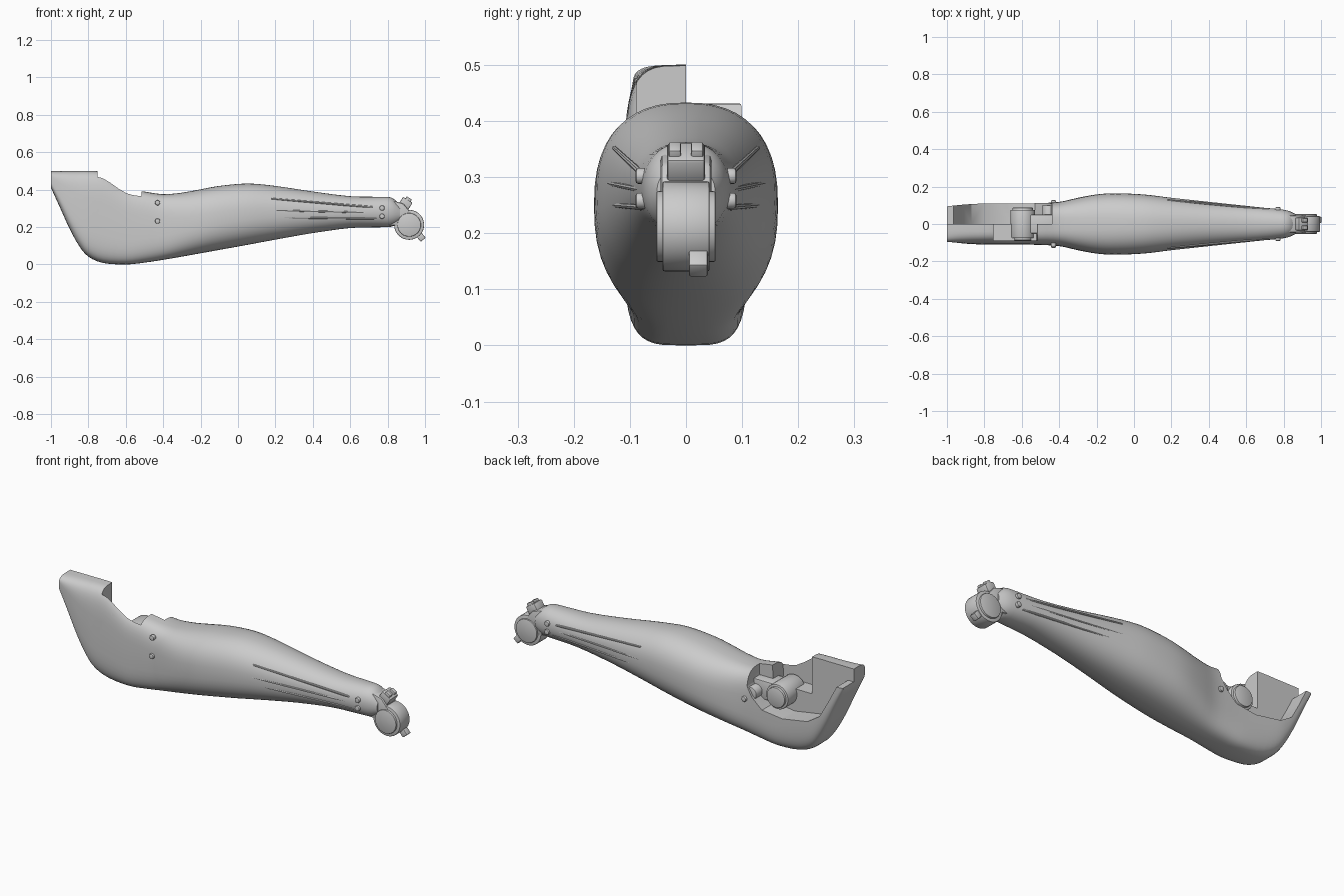
import bpy, bmesh
from math import cos, sin, pi, radians
from mathutils import Vector, Matrix

if "Cube" in bpy.data.objects:
    bpy.data.objects.remove(bpy.data.objects["Cube"])


def finish(name, bm, angle=35):
    bmesh.ops.recalc_face_normals(bm, faces=bm.faces)
    me = bpy.data.meshes.new(name)
    bm.to_mesh(me)
    bm.free()
    ob = bpy.data.objects.new(name, me)
    bpy.context.collection.objects.link(ob)
    bpy.ops.object.select_all(action='DESELECT')
    ob.select_set(True)
    bpy.context.view_layer.objects.active = ob
    bpy.ops.object.shade_smooth_by_angle(angle=radians(angle))
    return ob


def prism(name, pts, y0, y1, bevel=0):
    """Extrude an x-z outline along y."""
    bm = bmesh.new()
    a = [bm.verts.new((x, y0, z)) for x, z in pts]
    b = [bm.verts.new((x, y1, z)) for x, z in pts]
    n = len(pts)
    bm.faces.new(a)
    bm.faces.new(b[::-1])
    for i in range(n):
        bm.faces.new((a[i], a[(i + 1) % n], b[(i + 1) % n], b[i]))
    if bevel:
        bmesh.ops.bevel(bm, geom=bm.edges[:], offset=bevel, segments=2, affect='EDGES', profile=0.5)
    return finish(name, bm)


def cylinder(name, x, z, r, y0, y1, bevel=0.004, seg=40):
    """Cylinder along y with softened rims."""
    bm = bmesh.new()
    m = Matrix.Translation((x, (y0 + y1) / 2, z)) @ Matrix.Rotation(pi / 2, 4, 'X')
    bmesh.ops.create_cone(bm, cap_ends=True, segments=seg, radius1=r, radius2=r, depth=abs(y1 - y0), matrix=m)
    rims = [e for e in bm.edges if abs(e.verts[0].co.y - e.verts[1].co.y) < 1e-5]
    bmesh.ops.bevel(bm, geom=rims, offset=bevel, segments=2, affect='EDGES', profile=0.5)
    return finish(name, bm)


def block(name, centre, size, tilt=0, bevel=0.006):
    """Bevelled box tilted about y."""
    bm = bmesh.new()
    m = (Matrix.Translation(centre) @ Matrix.Rotation(radians(tilt), 4, 'Y')
         @ Matrix.Diagonal((*size, 1)))
    bmesh.ops.create_cube(bm, size=1, matrix=m)
    bmesh.ops.bevel(bm, geom=bm.edges[:], offset=bevel, segments=2, affect='EDGES', profile=0.5)
    return finish(name, bm)


def smooth_rows(rows, steps=3):
    """Catmull-Rom interpolation of section rows."""
    out = []
    for i in range(len(rows) - 1):
        p = [Vector(rows[max(0, min(len(rows) - 1, i + k))]) for k in (-1, 0, 1, 2)]
        for s in range(steps):
            t = s / steps
            out.append(0.5 * (2 * p[1] + (p[2] - p[0]) * t
                              + (2 * p[0] - 5 * p[1] + 4 * p[2] - p[3]) * t * t
                              + (3 * p[1] - p[0] - 3 * p[2] + p[3]) * t ** 3))
    return out + [Vector(rows[-1])]


def loft(name, rows, seg=48):
    """Rings of superellipses: x, bottom, top, half width, exponent."""
    bm = bmesh.new()
    rings = []
    for x, zb, zt, hw, n in rows:
        ring = []
        for k in range(seg):
            a = 2 * pi * k / seg
            c, s = cos(a), sin(a)
            y = hw * abs(c) ** (2 / n) * (1 if c > 0 else -1)
            z = (zb + zt) / 2 + (zt - zb) / 2 * abs(s) ** (2 / n) * (1 if s > 0 else -1)
            ring.append(bm.verts.new((x, y, z)))
        rings.append(ring)
    for p, q in zip(rings, rings[1:]):
        for k in range(seg):
            bm.faces.new((p[k], p[(k + 1) % seg], q[(k + 1) % seg], q[k]))
    bm.faces.new(rings[0])
    bm.faces.new(rings[-1])
    return finish(name, bm)


# Forearm shell
sections = [
    (-1.0, .41, .50, .095, 4), (-.95, .30, .50, .10, 4), (-.90, .19, .50, .105, 4),
    (-.85, .10, .50, .108, 4), (-.80, .042, .50, .11, 4), (-.72, .008, .49, .11, 4),
    (-.60, 0, .408, .11, 4), (-.50, .010, .39, .112, 3.6), (-.40, .025, .376, .118, 3.2),
    (-.30, .042, .384, .14, 2.8), (-.20, .06, .402, .158, 2.6), (-.10, .078, .42, .164, 2.5),
    (.05, .105, .433, .158, 2.4), (.20, .133, .42, .14, 2.3), (.40, .168, .39, .115, 2.2),
    (.60, .195, .365, .095, 2.2), (.75, .199, .362, .082, 2.2), (.82, .202, .358, .072, 2.2),
    (.865, .225, .32, .052, 2.2)]
shell = loft("forearm_shell", smooth_rows(sections))
sol = shell.modifiers.new("wall", 'SOLIDIFY')
sol.thickness = 0.014
sol.offset = -1

# Elbow opening: higher rim on the front, lower on the back
rim_front = [(-1.05, .433), (-.965, .43), (-.93, .39), (-.88, .33), (-.795, .28), (-.785, .31),
             (-.74, .33), (-.70, .37), (-.66, .392), (-.61, .402), (-.55, .40), (-.55, .7), (-1.05, .7)]
rim_back = [(-1.05, .433), (-.965, .43), (-.92, .34), (-.87, .25), (-.80, .205), (-.65, .18),
            (-.53, .195), (-.47, .25), (-.44, .30), (-.43, .7), (-1.05, .7)]
top_gap = [(-.75, .30), (-.52, .30), (-.50, .7), (-.75, .7)]
cutters = [prism("cut_front", rim_front, -.3, .001), prism("cut_back", rim_back, 0, .3),
           prism("cut_top", top_gap, -.088, .01)]
for c in cutters:
    b = shell.modifiers.new(c.name, 'BOOLEAN')
    b.operation = 'DIFFERENCE'
    b.solver = 'EXACT'
    b.object = c
bpy.ops.object.select_all(action='DESELECT')
shell.select_set(True)
bpy.context.view_layer.objects.active = shell
for m in [m.name for m in shell.modifiers]:
    bpy.ops.object.modifier_apply(modifier=m)
bpy.ops.object.shade_smooth_by_angle(angle=radians(32))
for c in cutters:
    bpy.data.objects.remove(c)

# Elbow joint inside the opening
cylinder("elbow_drum", -.595, .27, .066, -.075, .075)
cylinder("elbow_drum_caps", -.595, .27, .054, -.088, .088)
block("elbow_neck", (-.49, 0, .27), (.16, .10, .10))
cylinder("elbow_pivot", -.455, .26, .034, -.08, .10)

# Wrist joint
cylinder("wrist_drum", .915, .212, .08, -.042, .042)
cylinder("wrist_caps", .915, .212, .063, -.053, .053)
prism("wrist_neck", [(.80, .21), (.88, .205), (.93, .27), (.885, .325), (.80, .35)], -.045, .045, .008)
block("wrist_top_stop", (.895, 0, .325), (.06, .068, .05), 32)
for s in (-1, 1):
    block("wrist_stop_lug", (.908, s * .02, .343), (.032, .022, .03), 32, .004)
block("wrist_lower_tab", (.978, .022, .147), (.034, .034, .038), -40, .004)

# Screw heads, mirrored on both sides
for x, z, y in ((.77, .302, .078), (.77, .258, .078), (-.43, .33, .112), (-.43, .232, .115)):
    for s in (-1, 1):
        if s > 0 and x < 0 and z > .3:
            continue
        cylinder("screw_head", x, z, .014, s * y - .012, s * y + .012, .005, 16)

# Raised seams along the sides
for x0, z0, x1, z1, y0, y1 in ((.05, .292, .74, .277, .152, .076), (.05, .252, .74, .246, .150, .072),
                               (.18, .352, .72, .306, .128, .078)):
    for s in (-1, 1):
        bm = bmesh.new()
        a, b = Vector((x0, s * y0, z0)), Vector((x1, s * y1, z1))
        m = Matrix.Translation((a + b) / 2) @ (b - a).to_track_quat('Z', 'Y').to_matrix().to_4x4()
        bmesh.ops.create_cone(bm, cap_ends=True, segments=8, radius1=.004, radius2=.006,
                              depth=(b - a).length, matrix=m)
        finish("side_seam", bm)
